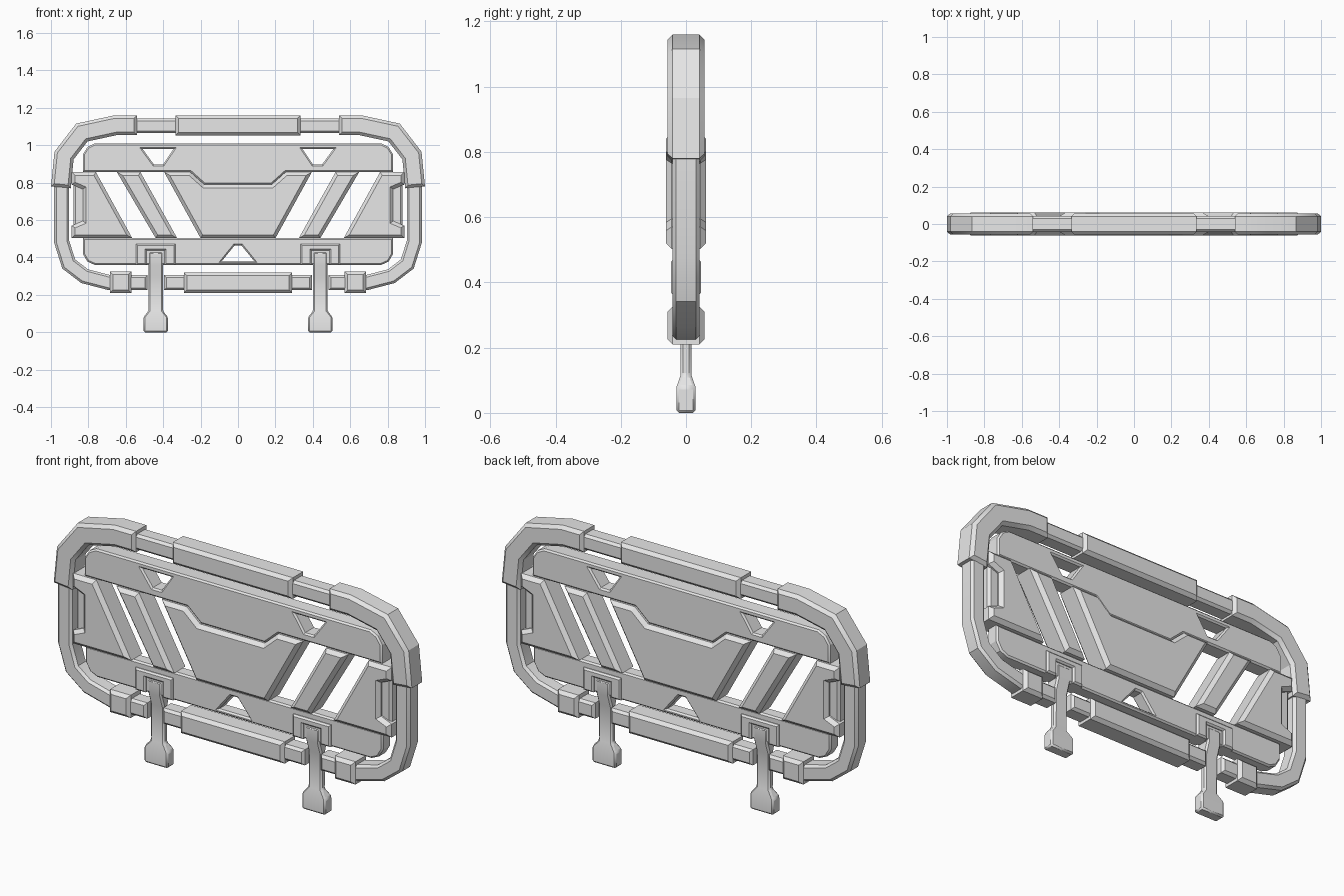
import bpy
import bmesh
from mathutils import Matrix, Vector

cube = bpy.data.objects.get("Cube")
if cube:
    bpy.data.objects.remove(cube, do_unlink=True)

grey = bpy.data.materials.new("light_grey")
grey.use_nodes = True
grey.diffuse_color = (0.8, 0.8, 0.8, 1)
grey.node_tree.nodes["Principled BSDF"].inputs["Base Color"].default_value = (0.8, 0.8, 0.8, 1)


def finish(obj):
    """Give the object its material and soft shading with sharp edges."""
    obj.data.materials.clear()
    obj.data.materials.append(grey)
    bpy.ops.object.select_all(action='DESELECT')
    obj.select_set(True)
    bpy.context.view_layer.objects.active = obj
    bpy.ops.object.shade_smooth_by_angle(angle=0.5)


def prism(name, outline, depth, chamfer=0.012, holes=()):
    """Chamfered plate from an x-z outline, reaching depth to front and back."""
    curve = bpy.data.curves.new(name, 'CURVE')
    curve.dimensions = '2D'
    curve.fill_mode = 'BOTH'
    for loop in (outline, *holes):
        spline = curve.splines.new('POLY')
        spline.points.add(len(loop) - 1)
        for point, (x, z) in zip(spline.points, loop):
            point.co = (x, z, 0, 1)
        spline.use_cyclic_u = True
    curve.extrude = depth - chamfer
    curve.bevel_depth = chamfer
    curve.bevel_resolution = 0
    curve.offset = -chamfer
    source = bpy.data.objects.new(name, curve)
    bpy.context.collection.objects.link(source)
    graph = bpy.context.evaluated_depsgraph_get()
    mesh = bpy.data.meshes.new_from_object(source.evaluated_get(graph))
    bpy.data.objects.remove(source, do_unlink=True)
    mesh.transform(Matrix.Rotation(1.5707963, 4, 'X'))
    # Weld the caps to the chamfers
    bm = bmesh.new()
    bm.from_mesh(mesh)
    bmesh.ops.remove_doubles(bm, verts=bm.verts, dist=0.0002)
    bmesh.ops.recalc_face_normals(bm, faces=bm.faces)
    bm.to_mesh(mesh)
    bm.free()
    obj = bpy.data.objects.new(name, mesh)
    bpy.context.collection.objects.link(obj)
    finish(obj)
    return obj


def rect(x0, x1, z0, z1):
    return [(x0, z0), (x1, z0), (x1, z1), (x0, z1)]


def flip(points, side):
    return [(x * side, z) for x, z in points]


def band(path, half):
    """Outline of a bar with mitred corners along an x-z path."""
    pts = [Vector(p) for p in path]
    left, right = [], []
    for i, p in enumerate(pts):
        a = (p - pts[i - 1]).normalized() if i else (pts[1] - p).normalized()
        b = (pts[i + 1] - p).normalized() if i < len(pts) - 1 else a
        na, nb = Vector((-a.y, a.x)), Vector((-b.y, b.x))
        n = (na + nb).normalized()
        off = n * (half / n.dot(na))
        left.append(tuple(p + off))
        right.append(tuple(p - off))
    return left + right[::-1]


def leg(name, x):
    """Stand leg lofted from rectangles: height, half width, half depth."""
    sections = [(0, .066, .029), (.08, .066, .029), (.115, .038, .017),
                (.3, .038, .018), (.36, .038, .038), (.43, .038, .038)]
    bm = bmesh.new()
    rings = [[bm.verts.new((x + sx * w, sy * d, z))
              for sx, sy in ((-1, -1), (1, -1), (1, 1), (-1, 1))]
             for z, w, d in sections]
    for low, high in zip(rings, rings[1:]):
        for i in range(4):
            j = (i + 1) % 4
            bm.faces.new((low[i], low[j], high[j], high[i]))
    bm.faces.new(rings[0][::-1])
    bm.faces.new(rings[-1])
    bmesh.ops.recalc_face_normals(bm, faces=bm.faces)
    mesh = bpy.data.meshes.new(name)
    bm.to_mesh(mesh)
    bm.free()
    obj = bpy.data.objects.new(name, mesh)
    bpy.context.collection.objects.link(obj)
    bevel = obj.modifiers.new("edges", 'BEVEL')
    bevel.width = 0.008
    bevel.segments = 1
    finish(obj)


# Frame bars and centre sleeves
prism("top_bar", rect(-.6, .6, 1.065, 1.143), .042)
prism("bottom_bar", rect(-.395, .395, .225, .305), .042)
prism("top_sleeve", rect(-.335, .335, 1.053, 1.16), .057, .016)
prism("bottom_sleeve", rect(-.29, .29, .21, .32), .057, .016)

# Horizontal plates with cut-outs
half_top = [(.18, .79), (.255, .857), (.83, .857), (.83, .95), (.805, .99), (.765, 1.01)]
window = [(.345, .98), (.4, .898), (.45, .898), (.51, .98)]
prism("upper_plate", half_top + flip(half_top, -1)[::-1], .042, .008,
      [window, flip(window, -1)])
half_low = [(.765, .36), (.805, .378), (.83, .42), (.83, .503)]
prism("lower_plate", half_low + flip(half_low, -1)[::-1], .034, .008,
      [[(-.085, .382), (.085, .382), (.018, .465), (-.018, .465)]])

# Thick centre panel fitted under the upper plate
half_panel = [(.2, .503), (.395, .857), (.255, .857), (.18, .79)]
prism("centre_panel", half_panel + flip(half_panel, -1)[::-1], .062, .018)

for side, word in ((1, "left"), (-1, "right")):
    # Lower frame corner and upper corner sleeve
    prism(word + "_frame_bar", flip(band(
        [(.943, .85), (.943, .485), (.905, .365), (.82, .3), (.685, .265), (.485, .265)],
        .04), side), .042)
    prism(word + "_corner_sleeve", flip(band(
        [(.947, .775), (.93, .945), (.835, 1.068), (.655, 1.107), (.54, 1.107)],
        .053), side), .057, .016)
    prism(word + "_collar", flip(rect(.57, .685, .21, .325), side), .057, .016)

    # Slanted slat and notched side panel
    prism(word + "_slat", flip(
        [(.325, .503), (.44, .503), (.648, .857), (.522, .857)], side), .062, .018)
    prism(word + "_side_panel", flip(
        [(.565, .503), (.889, .503), (.889, .57), (.83, .595), (.83, .765),
         (.889, .79), (.889, .857), (.76, .857)], side), .062, .018)
    prism(word + "_panel_recess", flip(rect(.8, .88, .55, .81), side), .036)

    # Leg in its bracket
    prism(word + "_leg_bracket", flip(
        [(.335, .36), (.392, .36), (.392, .437), (.488, .437), (.488, .36),
         (.545, .36), (.545, .472), (.335, .472)], side), .046, .008)
    leg(word + "_leg", .44 * side)
